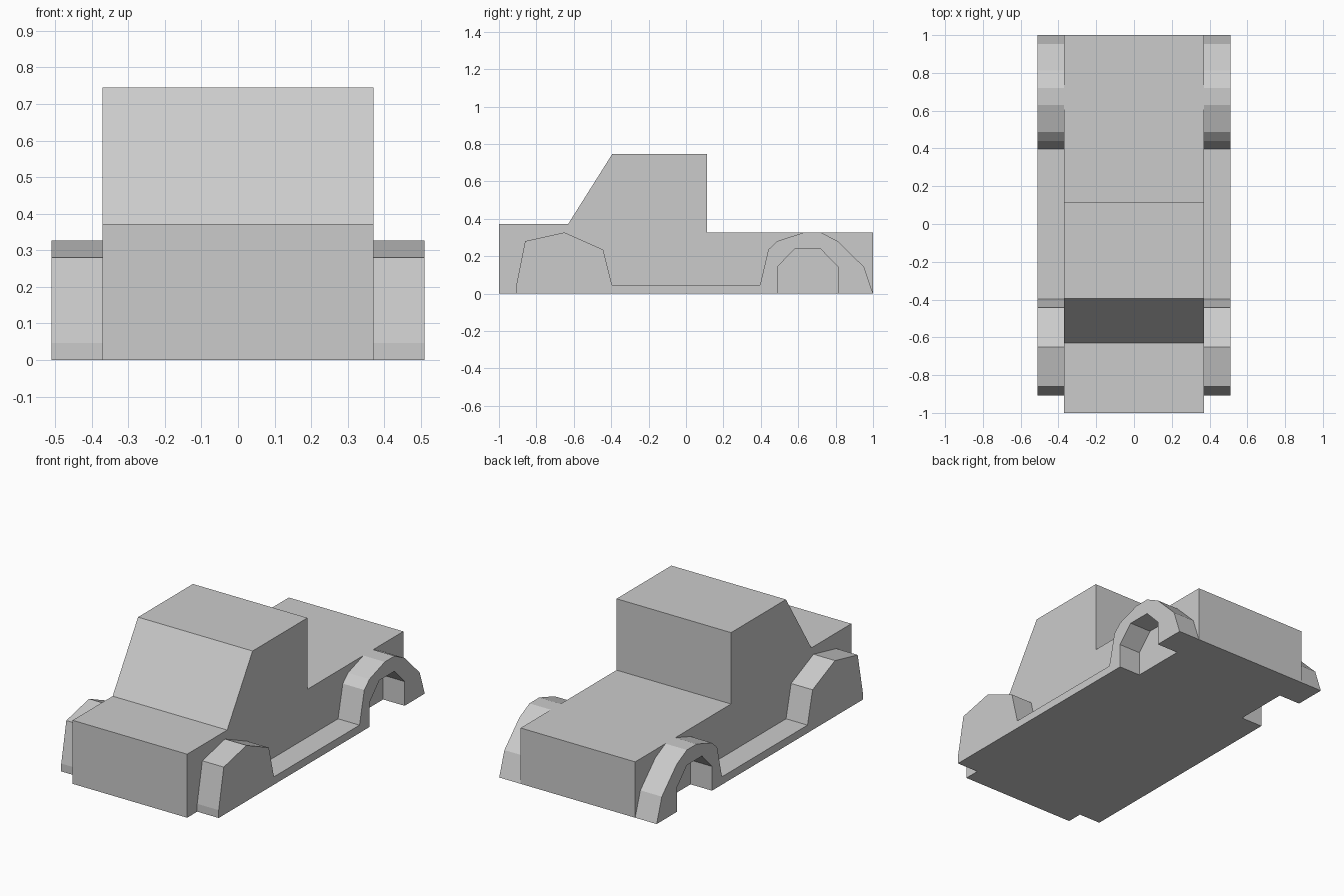
import bpy
import bmesh

if "Cube" in bpy.data.objects:
    bpy.data.objects.remove(bpy.data.objects["Cube"])


def extrude_profile(name, profile, x0, x1):
    """Prism from a (y, z) side profile, spanning x0 to x1."""
    bm = bmesh.new()
    face = bm.faces.new([bm.verts.new((x0, y, z)) for y, z in profile])
    ext = bmesh.ops.extrude_face_region(bm, geom=[face])
    moved = [v for v in ext["geom"] if isinstance(v, bmesh.types.BMVert)]
    bmesh.ops.translate(bm, verts=moved, vec=(x1 - x0, 0, 0))
    bmesh.ops.recalc_face_normals(bm, faces=bm.faces)
    mesh = bpy.data.meshes.new(name)
    bm.to_mesh(mesh)
    bm.free()
    obj = bpy.data.objects.new(name, mesh)
    bpy.context.collection.objects.link(obj)
    return obj


HALF_BODY, HALF_WIDTH = 0.371, 0.51

# Body: hood, sloped windshield, cab and flat bed
extrude_profile("body", [
    (-1, 0), (-1, 0.372), (-0.63, 0.372), (-0.395, 0.745),
    (0.113, 0.745), (0.113, 0.327), (1, 0.327), (1, 0),
], -HALF_BODY, HALF_BODY)

# Side piece: solid front fender, running board, rear fender with wheel arch
front_fender = [(-0.907, 0), (-0.907, 0.046), (-0.86, 0.28),
                (-0.65, 0.327), (-0.443, 0.235), (-0.396, 0.046)]
rear_fender = [(0.396, 0.046), (0.44, 0.235), (0.488, 0.28), (0.63, 0.327),
               (0.72, 0.327), (0.813, 0.28), (0.952, 0.142), (1, 0)]
wheel_arch = [(0.813, 0), (0.813, 0.142), (0.72, 0.238),
              (0.58, 0.238), (0.488, 0.142), (0.488, 0)]
for side, name in ((1, "right_fenders"), (-1, "left_fenders")):
    extrude_profile(name, front_fender + rear_fender + wheel_arch,
                    side * HALF_BODY, side * HALF_WIDTH)
